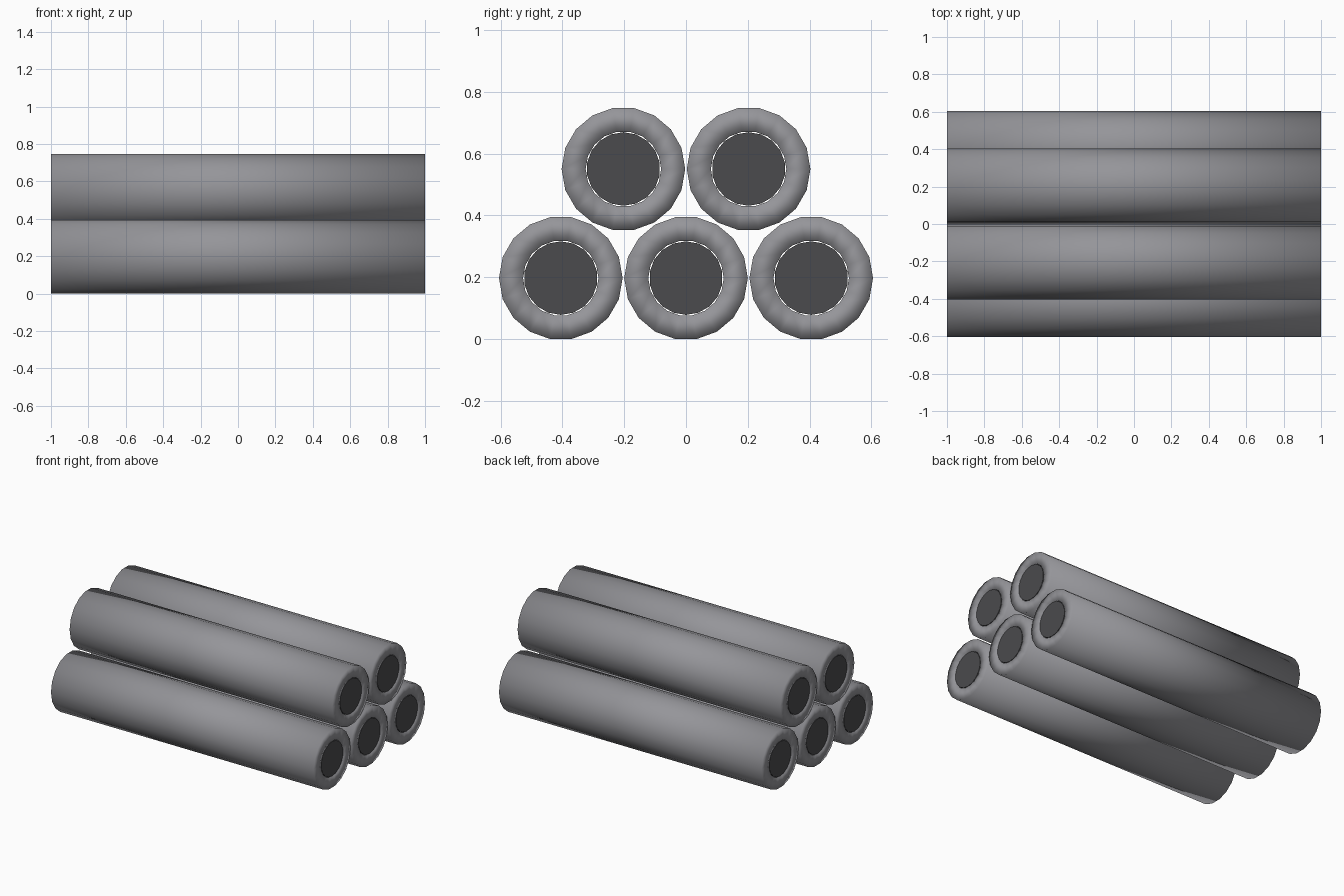
import bpy
import bmesh
from math import radians, cos
from mathutils import Matrix, Vector

cube = bpy.data.objects.get("Cube")
if cube:
    bpy.data.objects.remove(cube, do_unlink=True)

SIDES = 18
OUTER, BORE, CORE = 0.20, 0.122, 0.119
HALF = 1.0
LOW_Z = OUTER * cos(radians(180 / SIDES))


def make_material(name, color):
    mat = bpy.data.materials.new(name)
    mat.use_nodes = True
    mat.diffuse_color = color
    mat.node_tree.nodes["Principled BSDF"].inputs["Base Color"].default_value = color
    return mat


def add_object(name, bm, mat, location):
    mesh = bpy.data.meshes.new(name)
    bmesh.ops.recalc_face_normals(bm, faces=bm.faces)
    bm.to_mesh(mesh)
    bm.free()
    mesh.materials.append(mat)
    obj = bpy.data.objects.new(name, mesh)
    obj.location = location
    bpy.context.collection.objects.link(obj)
    return obj


# Hollow tube: a rectangular wall section spun around the x axis
def add_tube(name, location):
    bm = bmesh.new()
    section = [(-HALF, OUTER), (HALF, OUTER), (HALF, BORE), (-HALF, BORE)]
    verts = [bm.verts.new((x, r, 0)) for x, r in section]
    edges = [bm.edges.new((verts[i], verts[i - 1])) for i in range(len(verts))]
    bmesh.ops.spin(bm, geom=verts + edges, cent=(0, 0, 0), axis=(1, 0, 0),
                   angle=radians(360), steps=SIDES, use_merge=True)
    bmesh.ops.remove_doubles(bm, verts=bm.verts, dist=0.0001)
    for face in bm.faces:
        face.smooth = True
    add_object(name, bm, steel, location)


# Dark core filling the bore, flat at both ends
def add_core(name, location):
    bm = bmesh.new()
    turn = Matrix.Rotation(radians(90), 4, "Y") @ Matrix.Rotation(radians(90), 4, "Z")
    bmesh.ops.create_cone(bm, cap_ends=True, segments=SIDES, radius1=CORE,
                          radius2=CORE, depth=2 * HALF, matrix=turn)
    add_object(name, bm, dark, location)


steel = make_material("grey_steel", (0.30, 0.30, 0.32, 1))
dark = make_material("dark_core", (0.07, 0.07, 0.075, 1))

# Stack: three tubes below, two nested on top
rows = {"lower": (LOW_Z, (-0.405, 0, 0.405)), "upper": (0.55, (-0.2025, 0.2025))}
for row, (z, places) in rows.items():
    for number, y in enumerate(places, 1):
        spot = Vector((0, y, z))
        add_tube(f"{row}_pipe_{number}", spot)
        add_core(f"{row}_core_{number}", spot)
